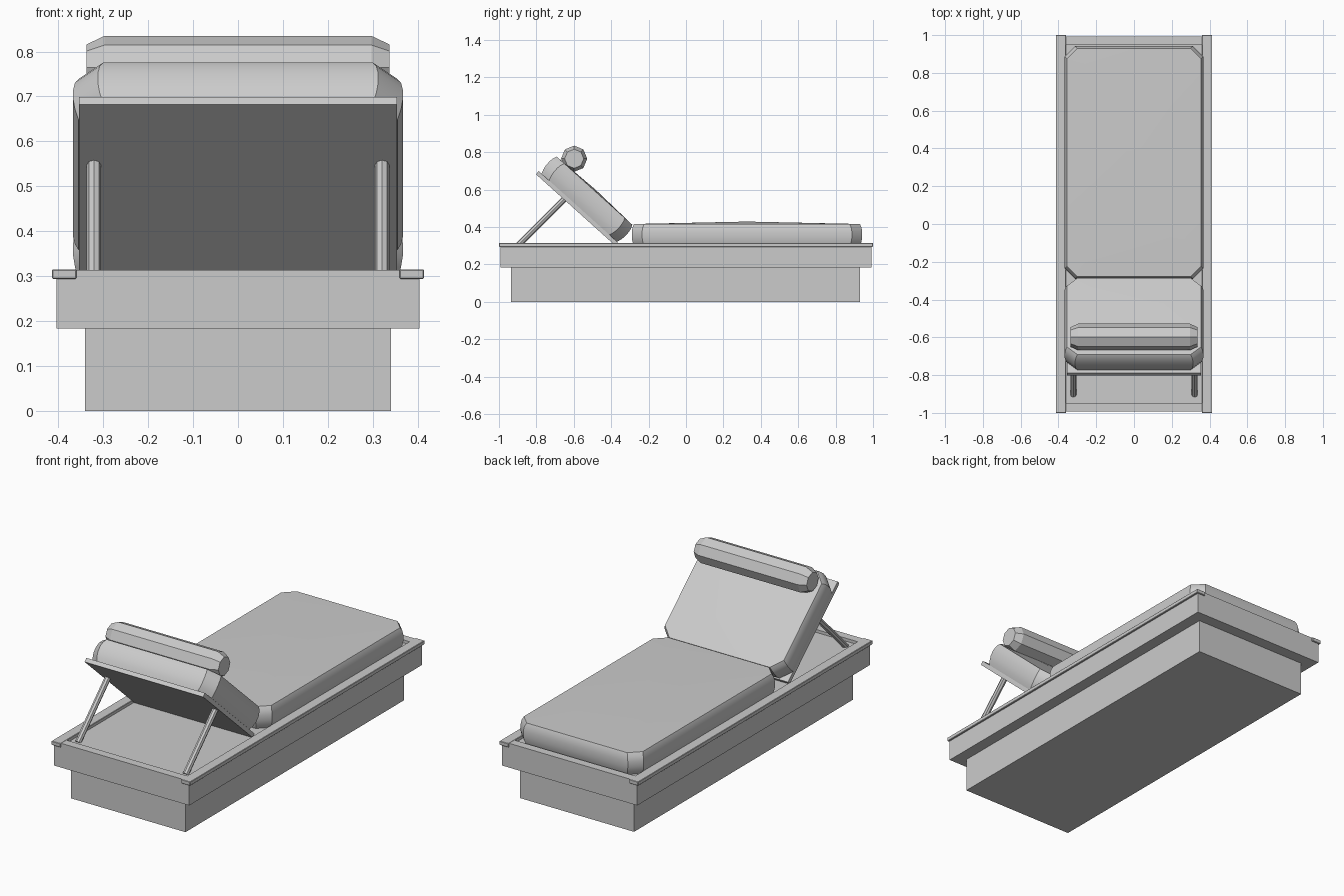
import bpy, bmesh, math
from mathutils import Vector, Matrix

if "Cube" in bpy.data.objects:
    bpy.data.objects.remove(bpy.data.objects["Cube"])

TILT = math.radians(42)


def finish(name, bm, matrix=None, smooth=False):
    bmesh.ops.recalc_face_normals(bm, faces=bm.faces)
    me = bpy.data.meshes.new(name)
    bm.to_mesh(me)
    bm.free()
    ob = bpy.data.objects.new(name, me)
    bpy.context.collection.objects.link(ob)
    if matrix:
        ob.matrix_world = matrix
    if smooth:
        bpy.ops.object.select_all(action='DESELECT')
        ob.select_set(True)
        bpy.context.view_layer.objects.active = ob
        bpy.ops.object.shade_smooth_by_angle(angle=math.radians(30))
    return ob


def box(name, lo, hi, matrix=None, bevel=0):
    lo, hi = Vector(lo), Vector(hi)
    bm = bmesh.new()
    bmesh.ops.create_cube(bm, size=1, matrix=Matrix.Translation((lo + hi) / 2)
                          @ Matrix.Diagonal((*(hi - lo), 1)))
    if bevel:
        bmesh.ops.bevel(bm, geom=bm.edges[:], offset=bevel, segments=1, affect='EDGES')
    return finish(name, bm, matrix)


def loft(bm, rings):
    """Skin consecutive rings of points, returning the vertex rings."""
    vs = [[bm.verts.new(p) for p in r] for r in rings]
    n = len(vs[0])
    for a, b in zip(vs, vs[1:]):
        for i in range(n):
            j = (i + 1) % n
            bm.faces.new((a[i], a[j], b[j], b[i]))
    return vs


def cushion(name, hw, y0, y1, thick, crown, matrix):
    """Slab with cut corners, bulging sides and a gently crowned top."""
    def ring(z, d):
        c, x, a, b = 0.055, hw - d, y0 + d, y1 - d
        pts = [(x, a + c), (x, b - c), (x - c, b), (c - x, b),
               (-x, b - c), (-x, a + c), (c - x, a), (x - c, a)]
        return [(px, py, z) for px, py in pts]
    bm = bmesh.new()
    prof = [(0, 0.012), (0.2, 0.004), (0.4, 0), (0.65, 0), (0.85, 0.004), (1, 0.012)]
    vs = loft(bm, [ring(t * thick, d) for t, d in prof])
    bm.faces.new(vs[0])
    mid = bm.verts.new((0, (y0 + y1) / 2, thick + crown))
    for i in range(8):
        bm.faces.new((vs[-1][i], vs[-1][(i + 1) % 8], mid))
    return finish(name, bm, matrix, smooth=True)


# Base and frame with a recessed deck
box("plinth", (-0.341, -0.935, 0), (0.341, 0.93, 0.185))
box("frame_deck", (-0.404, -0.993, 0.183), (0.404, 0.993, 0.298))
for s, label in ((-1, "front"), (1, "back")):
    ys = sorted((s * 0.993, s * 0.948))
    box(label + "_rim", (-0.361, ys[0], 0.290), (0.361, ys[1], 0.314))
for s, label in ((-1, "left"), (1, "right")):
    xs = sorted((s * 0.360, s * 0.414))
    box(label + "_rim", (xs[0], -1, 0.294), (xs[1], 1, 0.315), bevel=0.002)

# Flat seat cushion
cushion("seat_cushion", 0.367, -0.29, 0.942, 0.12, 0.013,
        Matrix.Translation((0, 0, 0.296)))

# Tilted backrest: board and cushion share one hinge frame
hinge = Matrix.Translation((0, -0.364, 0.317)) @ Matrix.Rotation(-TILT, 4, 'X')
box("backrest_board", (-0.354, -0.570, -0.022), (0.354, 0, 0), hinge)
cushion("backrest_cushion", 0.367, -0.562, 0.006, 0.122, 0.008, hinge)

# Eight-sided head roll with narrowed ends
bm = bmesh.new()
rings = [[(x, -0.598 + r * math.cos(k * math.pi / 4), 0.765 + r * math.sin(k * math.pi / 4))
          for k in range(8)]
         for x, r in ((-0.337, 0.051), (-0.297, 0.07), (0.297, 0.07), (0.337, 0.051))]
vs = loft(bm, rings)
bm.faces.new(vs[0])
bm.faces.new(vs[-1])
finish("head_roll", bm)

# Prop struts behind the backrest
for s, label in ((-1, "left"), (1, "right")):
    a, b = Vector((s * 0.321, -0.905, 0.295)), Vector((s * 0.321, -0.64, 0.56))
    d = b - a
    bm = bmesh.new()
    bmesh.ops.create_cone(bm, cap_ends=True, segments=8, radius1=0.016, radius2=0.016,
                          depth=d.length)
    finish(label + "_strut", bm,
           Matrix.Translation((a + b) / 2) @ Vector((0, 0, 1)).rotation_difference(d).to_matrix().to_4x4())
